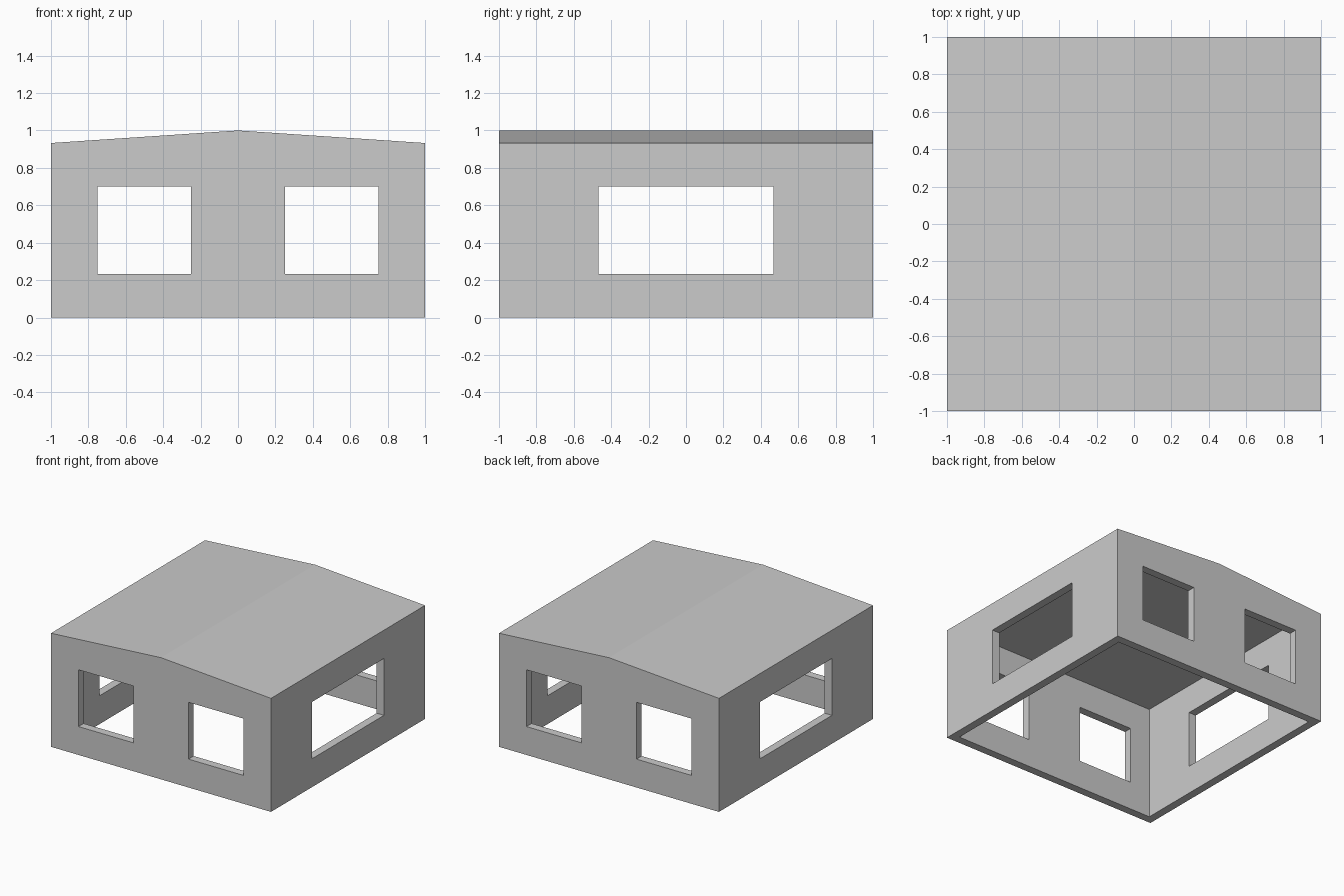
import bpy
import bmesh

default = bpy.data.objects.get("Cube")
if default:
    bpy.data.objects.remove(default, do_unlink=True)

EAVE, RIDGE, WALL = 0.933, 1.0, 0.067
SILL, LINTEL = 0.233, 0.70


def make_material(name, value):
    mat = bpy.data.materials.new(name)
    mat.use_nodes = True
    colour = (value, value, value, 1.0)
    mat.diffuse_color = colour
    mat.node_tree.nodes["Principled BSDF"].inputs["Base Color"].default_value = colour
    return mat


def extrude_profile(name, profile, y0, y1):
    """Solid from an x-z outline swept along y."""
    bm = bmesh.new()
    face = bm.faces.new([bm.verts.new((x, y0, z)) for x, z in profile])
    swept = bmesh.ops.extrude_face_region(bm, geom=[face])["geom"]
    verts = [v for v in swept if isinstance(v, bmesh.types.BMVert)]
    bmesh.ops.translate(bm, verts=verts, vec=(0, y1 - y0, 0))
    bmesh.ops.recalc_face_normals(bm, faces=bm.faces)
    mesh = bpy.data.meshes.new(name)
    bm.to_mesh(mesh)
    bm.free()
    obj = bpy.data.objects.new(name, mesh)
    bpy.context.collection.objects.link(obj)
    return obj


def cut_box(target, name, x0, x1, y0, y1, z0, z1):
    """Subtract a box from the target and discard the cutter."""
    cutter = extrude_profile(name, [(x0, z0), (x1, z0), (x1, z1), (x0, z1)], y0, y1)
    cutter.hide_render = True
    mod = target.modifiers.new(name, "BOOLEAN")
    mod.operation = "DIFFERENCE"
    mod.solver = "EXACT"
    mod.object = cutter
    bpy.context.view_layer.objects.active = target
    bpy.ops.object.modifier_apply(modifier=mod.name)
    bpy.data.objects.remove(cutter, do_unlink=True)


# Walls and low gabled roof as one solid
house = extrude_profile(
    "house_shell",
    [(-1, 0), (1, 0), (1, EAVE), (0, RIDGE), (-1, EAVE)], -1, 1)

# Hollow room with a flat ceiling, open underneath
inner = 1 - WALL
cut_box(house, "room_cutter", -inner, inner, -inner, inner, -0.5, EAVE)

# Paired windows through the front and back
for side, x in (("left", 0.5), ("right", -0.5)):
    cut_box(house, side + "_window_cutter", x - 0.25, x + 0.25, -1.5, 1.5, SILL, LINTEL)

# Wide windows through both sides
cut_box(house, "side_window_cutter", -1.5, 1.5, -0.467, 0.467, SILL, LINTEL)

house.data.materials.clear()
house.data.materials.append(make_material("light_grey", 0.6))
